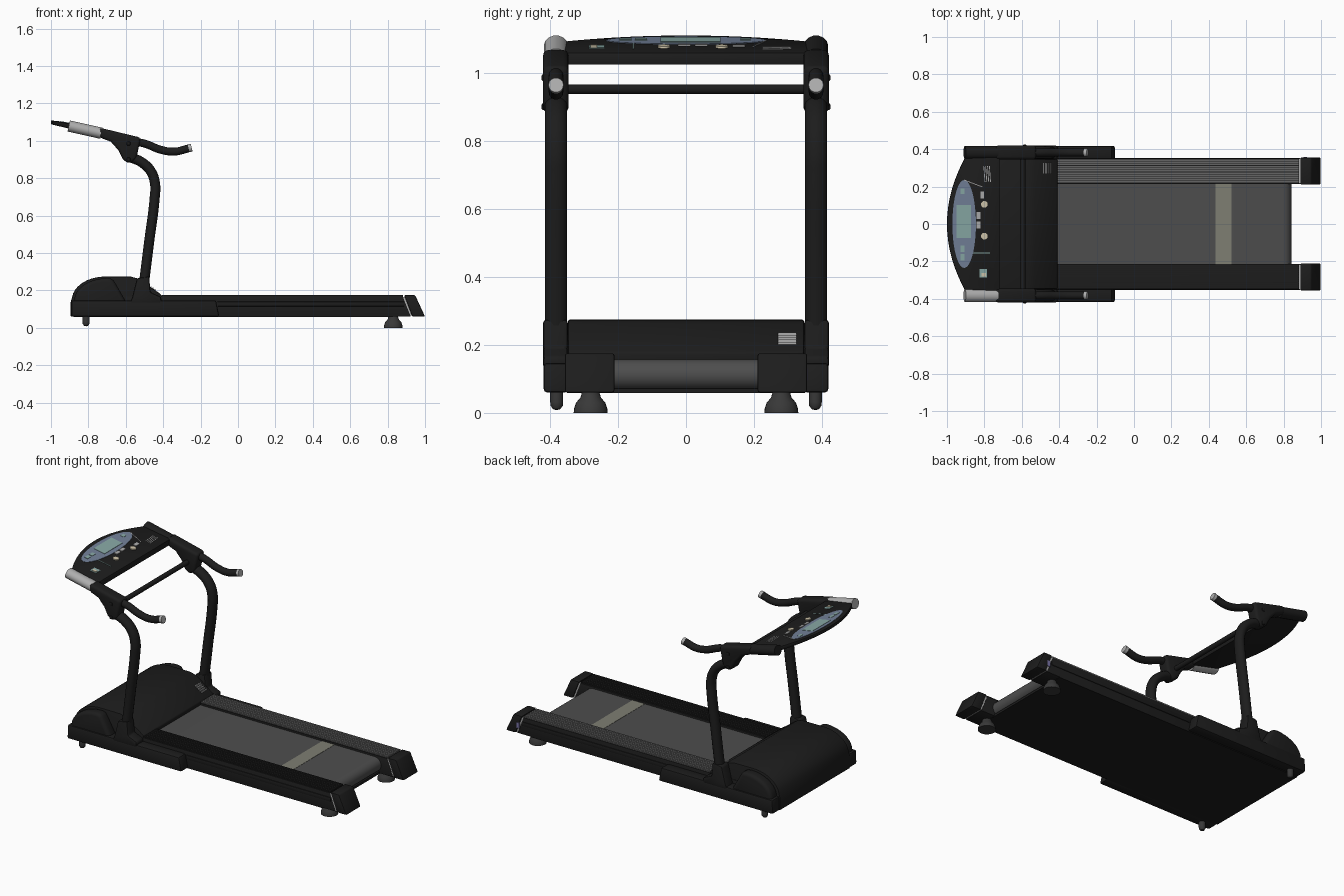
import bpy, bmesh, math
from math import sin, cos, pi, radians

if "Cube" in bpy.data.objects:
    bpy.data.objects.remove(bpy.data.objects["Cube"])


def mat(name, r, g, b):
    m = bpy.data.materials.new(name)
    m.diffuse_color = (r, g, b, 1)
    m.use_nodes = True
    m.node_tree.nodes["Principled BSDF"].inputs["Base Color"].default_value = m.diffuse_color
    return m


BLACK = mat("black_plastic", .012, .012, .012)
RUBBER = mat("dark_rubber", .04, .04, .04)
BELT = mat("belt_grey", .075, .075, .075)
RIB = mat("rib_grey", .13, .13, .13)
SILVER = mat("silver", .42, .42, .42)
BEIGE = mat("beige", .65, .58, .42)
STRIPE = mat("stripe", .21, .21, .17)
BLUE = mat("panel_blue", .17, .22, .32)
SCREEN = mat("screen_green", .25, .4, .38)
LILAC = mat("reflector", .2, .18, .4)


def finish(name, bm, m, bevel=0, seg=2):
    bmesh.ops.recalc_face_normals(bm, faces=bm.faces)
    me = bpy.data.meshes.new(name)
    bm.to_mesh(me)
    bm.free()
    ob = bpy.data.objects.new(name, me)
    bpy.context.collection.objects.link(ob)
    me.materials.append(m)
    if bevel:
        b = ob.modifiers.new("bevel", 'BEVEL')
        b.width, b.segments, b.limit_method = bevel, seg, 'ANGLE'
        b.angle_limit = radians(35)
    return ob


def loft(name, a, b, m, bevel=0, seg=2):
    """Solid between two matching outlines."""
    bm = bmesh.new()
    va, vb = [bm.verts.new(p) for p in a], [bm.verts.new(p) for p in b]
    bm.faces.new(va)
    bm.faces.new(vb)
    for i in range(len(a)):
        j = (i + 1) % len(a)
        bm.faces.new((va[i], va[j], vb[j], vb[i]))
    return finish(name, bm, m, bevel, seg)


def prism(name, pts, y0, y1, m, bevel=0, seg=2):
    """Side profile (x, z) extruded along y."""
    return loft(name, [(x, y0, z) for x, z in pts], [(x, y1, z) for x, z in pts], m, bevel, seg)


def box(name, x0, x1, y0, y1, z0, z1, m, bevel=0):
    return prism(name, [(x0, z0), (x1, z0), (x1, z1), (x0, z1)], y0, y1, m, bevel)


def plate(name, pts, top, bottom, m, bevel=0):
    """Plan outline (x, y) between two height functions of x."""
    return loft(name, [(x, y, top(x)) for x, y in pts], [(x, y, bottom(x)) for x, y in pts], m, bevel)


def tube(name, pts, r, m, y=0, yscale=1):
    """Smooth pipe along an (x, y, z) path."""
    cu = bpy.data.curves.new(name, 'CURVE')
    cu.dimensions = '3D'
    cu.bevel_depth, cu.bevel_resolution, cu.use_fill_caps, cu.resolution_u = r, 5, True, 8
    sp = cu.splines.new('BEZIER')
    sp.bezier_points.add(len(pts) - 1)
    for bp, p in zip(sp.bezier_points, pts):
        bp.co = p
        bp.handle_left_type = bp.handle_right_type = 'AUTO'
    cu.materials.append(m)
    ob = bpy.data.objects.new(name, cu)
    bpy.context.collection.objects.link(ob)
    ob.location.y, ob.scale.y = y, yscale
    return ob


def lathe(name, prof, x, y, m, n=24):
    bm = bmesh.new()
    vs = [bm.verts.new((x + r, y, z)) for r, z in prof]
    es = [bm.edges.new(p) for p in zip(vs, vs[1:])]
    bmesh.ops.spin(bm, geom=vs + es, cent=(x, y, 0), axis=(0, 0, 1), angle=2 * pi, steps=n)
    bmesh.ops.remove_doubles(bm, verts=bm.verts, dist=1e-5)
    return finish(name, bm, m)


def arc(cx, cz, rx, rz, a0, a1, n=12):
    return [(cx + rx * cos(radians(a0 + (a1 - a0) * i / n)),
             cz + rz * sin(radians(a0 + (a1 - a0) * i / n))) for i in range(n + 1)]


# Running belt with rounded rear roller, stripe and underside
belt = [(-.45, .068)] + arc(.795, .112, .046, .045, -90, 90) + [(-.45, .157)]
prism("running_belt", belt, -.214, .214, BELT)
box("belt_stripe", .435, .52, -.213, .213, .15, .1585, STRIPE)
box("underside_panel", -.88, .83, -.349, .349, .058, .072, BLACK)

# Motor hood
hood = [(-.895, .06), (-.895, .135)] + arc(-.71, .15, .178, .124, 172, 90, 10) + \
       [(-.57, .273), (-.53, .262), (-.41, .178), (-.41, .15), (-.44, .06)]
prism("motor_hood", hood, -.347, .347, BLACK, .006)
for i in range(5):
    x = -.487 + i * .01
    z = .233 - .7 * (x + .487)
    box("hood_vent_slat", x, x + .005, .27, .325, z - .008, z + .003, SILVER)

for s, side in ((-1, "right"), (1, "left")):
    # Side rail with ribbed foot tread and end cap
    prism(side + "_rail", [(-.6, .06), (.925, .06), (.882, .168), (-.6, .168)],
          s * .214, s * .35, BLACK, .004)
    for i in range(11):
        y = .221 + i * .0117
        box(side + "_tread_rib", -.41, .882, s * y, s * (y + .0085), .16, .175, RIB if s > 0 else BLACK)
    box(side + "_rail_trim", -.11, .89, s * .345, s * .354, .115, .14, BLACK, .003)
    prism(side + "_end_cap", [(.932, .06), (1, .06), (.947, .175), (.888, .175)],
          s * .21, s * .356, BLACK, .007)
    prism(side + "_cap_joint", [(.92, .066), (.936, .066), (.896, .165), (.878, .165)],
          s * .216, s * .349, SILVER)

    # Side base, rounded motor cover and upright sleeve
    prism(side + "_side_base", [(-.892, .06), (-.1, .06), (-.118, .147), (-.89, .147)],
          s * .345, s * .418, BLACK, .01)
    dome = [(-.88, .12)] + arc(-.7, .147, .175, .118, 180, 80, 10) + [(-.605, .15), (-.6, .12)]
    prism(side + "_motor_cover", dome, s * .34, s * .41, BLACK, .02, 3)
    prism(side + "_upright_sleeve", [(-.58, .13), (-.565, .165), (-.54, .265), (-.475, .275), (-.468, .19),
                                     (-.41, .165), (-.41, .13)], s * .347, s * .42, BLACK, .01)

    # Bent upright
    tube(side + "_upright", [(-.51, 0, .18), (-.475, 0, .46), (-.445, 0, .7), (-.443, 0, .765), (-.465, 0, .835),
                             (-.515, 0, .885), (-.585, 0, .915)], .0275, BLACK, s * .382, 1.2)

    # Joint housing under the console arm
    prism(side + "_arm_housing", [(-.74, 1.07), (-.52, 1.017), (-.535, .945), (-.545, .9), (-.585, .878),
                                  (-.615, .9), (-.64, .95), (-.68, .995), (-.74, 1.018)],
          s * .345, s * .42, BLACK, .016, 3)
    for z in (.9, .985):
        box(side + "_housing_bolt", -.595, -.575, s * .41, s * .424, z - .01, z + .01, BLACK, .004)

    # Console arm sleeve: silver on one side only
    tube(side + "_console_arm", [(-.905, 0, 1.079), (-.73, 0, 1.04)], .031,
         SILVER if s < 0 else BLACK, s * .382, 1.15)

    # Curved handle grip with end plug
    tube(side + "_handle", [(-.58, 0, 1.0), (-.5, 0, .985), (-.41, 0, .951), (-.34, 0, .942), (-.262, 0, .96)],
         .0215, BLACK, s * .382)
    tube(side + "_handle_plug", [(-.264, 0, .9595), (-.248, 0, .9635)], .0222, SILVER, s * .382)

    # Rear foot and front transport wheel
    lathe(side + "_rear_foot", [(0, 0), (.05, 0), (.049, .012), (.043, .03), (.03, .045), (.024, .066), (0, .066)],
          .83, s * .28, RUBBER)
    lathe(side + "_front_foot", [(0, .008), (.011, .011), (.018, .021), (.019, .032), (.019, .066), (0, .066)],
          -.812, s * .38, RUBBER)

box("reflector", .905, .925, .352, .3575, .095, .13, LILAC)

# Crossbar
tube("crossbar", [(-.595, -.36, .951), (-.595, .36, .951)], .0145, BLACK)


# Console with bowed front edge
def top(x):
    return 1.11 - .18 * (x + 1)


front = [(-1 + .105 * (i / 8) ** 2, .37 * i / 8) for i in range(-8, 9)]
plate("console", front + [(-.718, .37), (-.718, -.37)], top,
      lambda x: 1.088 - .235 * (x + 1), BLACK, .006)


def decal(name, pts, m, h=.002):
    plate(name, pts, lambda x: top(x) + h, lambda x: top(x) - .004, m)


def rect(x0, x1, y0, y1):
    return [(x0, y0), (x1, y0), (x1, y1), (x0, y1)]


# Display and buttons on the console
decal("display_oval", arc(-.908, 0, .063, .235, 0, 352.5, 47), BLUE)
decal("display_screen", rect(-.948, -.872, -.075, .102), SCREEN, .004)
for y0, y1 in ((.16, .19), (-.15, -.115), (-.195, -.16)):
    decal("display_label", rect(-.927, -.905, y0, y1), SCREEN, .004)
for y in (.105, -.065):
    decal("round_button", arc(-.8, y, .018, .018, 0, 345, 23), BEIGE, .006)
for x, y in ((-.832, .045), (-.832, -.005), (-.812, .155)):
    decal("small_button", rect(x - .01, x + .01, y - .018, y + .018), SILVER, .004)
decal("safety_key_label", rect(-.825, -.785, -.285, -.24), SCREEN)
decal("safety_key", rect(-.815, -.79, -.28, -.262), BEIGE, .006)
decal("console_line", rect(-.86, -.77, -.157, -.153), SCREEN)
decal("console_line", [(-.91, .238), (-.81, .2), (-.81, .196), (-.91, .234)], SILVER)
for i in range(4):
    x = -.805 + i * .01
    decal("speaker_slat", [(x, .31), (x + .004, .31), (x + .01, .225), (x + .006, .225)], SILVER)

# Bake to meshes and smooth the curved faces
bpy.ops.object.select_all(action='SELECT')
bpy.context.view_layer.objects.active = bpy.context.collection.objects[0]
bpy.ops.object.convert(target='MESH')
bpy.ops.object.shade_smooth_by_angle(angle=radians(35))
